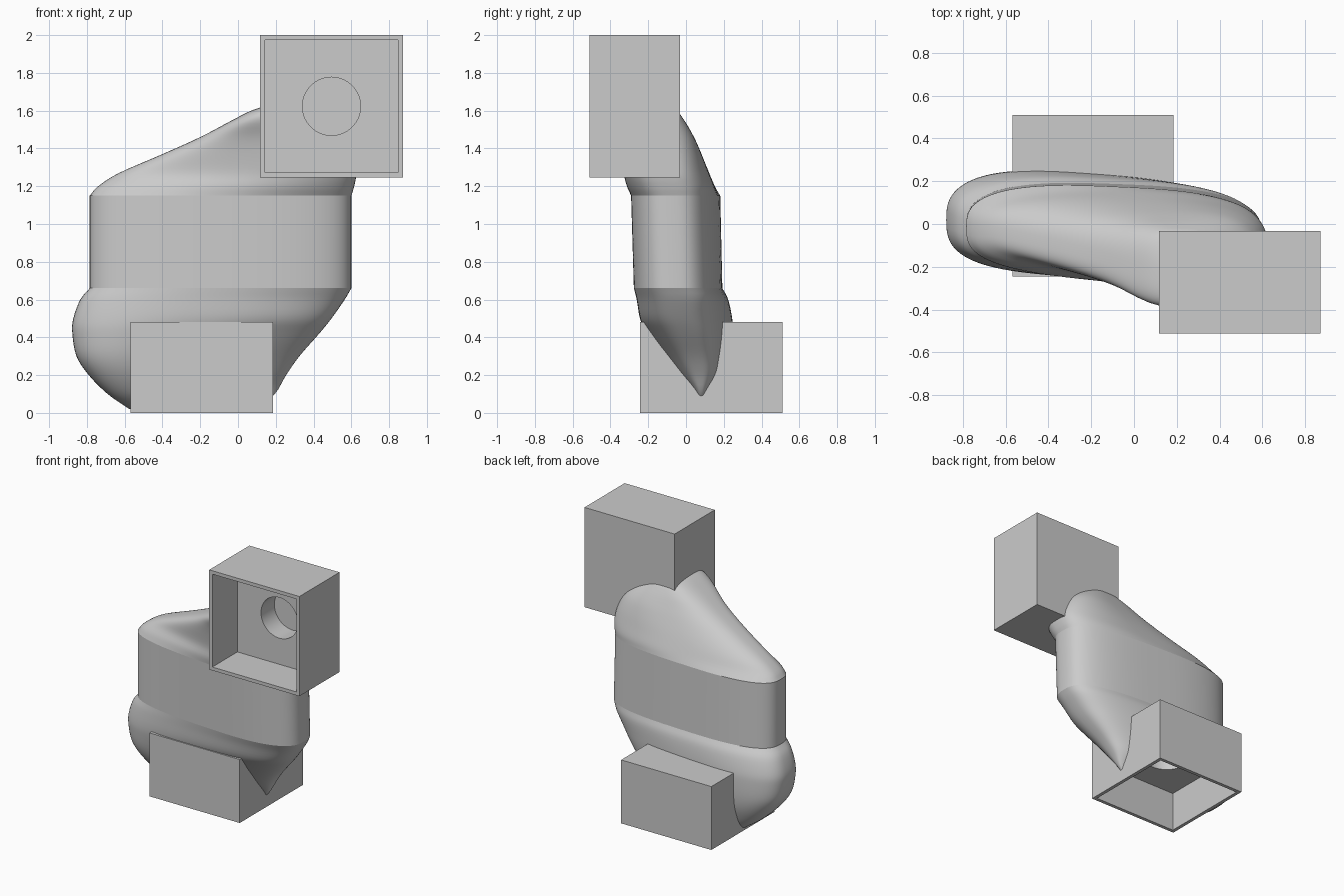
import bpy, bmesh
from math import sin, cos, pi, copysign
from mathutils import Matrix, Vector

if "Cube" in bpy.data.objects:
    bpy.data.objects.remove(bpy.data.objects["Cube"])

grey = bpy.data.materials.new("plain grey")
grey.use_nodes = True
grey.diffuse_color = (0.6, 0.6, 0.6, 1)
grey.node_tree.nodes["Principled BSDF"].inputs["Base Color"].default_value = (0.6, 0.6, 0.6, 1)


def finish(name, bm):
    bmesh.ops.recalc_face_normals(bm, faces=bm.faces)
    mesh = bpy.data.meshes.new(name)
    bm.to_mesh(mesh)
    bm.free()
    mesh.materials.append(grey)
    obj = bpy.data.objects.new(name, mesh)
    bpy.context.collection.objects.link(obj)
    return obj


def block(name, matrix, size, low, high):
    """Square block, local z running from low to high."""
    bm = bmesh.new()
    shape = Matrix.Translation((0, 0, (low + high) / 2)) @ Matrix.Diagonal((size, size, high - low, 1))
    bmesh.ops.create_cube(bm, size=1, matrix=matrix @ shape)
    return finish(name, bm)


def peg(name, matrix, radius, low, high):
    bm = bmesh.new()
    bmesh.ops.create_cone(bm, cap_ends=True, segments=64, radius1=radius, radius2=radius,
                          depth=high - low,
                          matrix=matrix @ Matrix.Translation((0, 0, (low + high) / 2)))
    return finish(name, bm)


def cut(obj, cutter):
    mod = obj.modifiers.new("cut", "BOOLEAN")
    mod.operation, mod.solver, mod.object = "DIFFERENCE", "EXACT", cutter
    bpy.context.view_layer.objects.active = obj
    bpy.ops.object.modifier_apply(modifier=mod.name)
    bpy.data.objects.remove(cutter)


def smooth(obj, angle):
    bpy.ops.object.select_all(action="DESELECT")
    obj.select_set(True)
    bpy.context.view_layer.objects.active = obj
    bpy.ops.object.shade_smooth_by_angle(angle=angle)


# Body rings: height, left x, right x, then front and back y at each end
LOWER = [
    (0.02, -0.575, 0.10, 0.00, 0.18, 0.05, 0.10),
    (0.10, -0.69, 0.195, -0.10, 0.22, 0.04, 0.12),
    (0.20, -0.79, 0.255, -0.17, 0.25, -0.05, 0.19),
    (0.30, -0.855, 0.325, -0.21, 0.265, -0.12, 0.205),
    (0.42, -0.877, 0.43, -0.23, 0.27, -0.20, 0.205),
    (0.50, -0.872, 0.495, -0.235, 0.265, -0.25, 0.20),
    (0.60, -0.835, 0.565, -0.235, 0.24, -0.275, 0.19),
    (0.66, -0.785, 0.60, -0.235, 0.205, -0.295, 0.17),
]
UPPER = [
    (1.15, -0.785, 0.60, -0.23, 0.195, -0.315, 0.155),
    (1.20, -0.74, 0.615, -0.215, 0.155, -0.345, 0.15),
    (1.27, -0.63, 0.625, -0.20, 0.12, -0.37, 0.125),
    (1.37, -0.40, 0.60, -0.25, 0.07, -0.39, 0.09),
    (1.46, -0.20, 0.55, -0.31, 0.03, -0.40, 0.05),
    (1.55, -0.03, 0.45, -0.38, -0.01, -0.40, -0.01),
    (1.60, 0.07, 0.36, -0.38, -0.06, -0.38, -0.06),
    (1.63, 0.16, 0.26, -0.33, -0.20, -0.33, -0.20),
]
STEPS, SIDES = 4, 96


def refine(keys):
    """Smooth interpolation through the key rings."""
    keys = [Vector(k) for k in keys]
    ext = [2 * keys[0] - keys[1]] + keys + [2 * keys[-1] - keys[-2]]
    rings = []
    for a, b, c, d in zip(ext, ext[1:], ext[2:], ext[3:]):
        for i in range(STEPS):
            t = i / STEPS
            rings.append(b + (c - a) * t / 2 + (2 * a - 5 * b + 4 * c - d) * t * t / 2
                         + (3 * b - a - 3 * c + d) * t ** 3 / 2)
    return rings + [keys[-1]]


def ring_points(ring):
    z, x0, x1, front0, back0, front1, back1 = ring
    for i in range(SIDES):
        a = 2 * pi * i / SIDES
        u, v = (copysign(abs(f) ** 0.7, f) for f in (cos(a), sin(a)))
        t = (u + 1) / 2
        blend = t * t * (3 - 2 * t)
        front = front0 + (front1 - front0) * blend
        back = back0 + (back1 - back0) * blend
        yield (x0 + (x1 - x0) * t, (front + back) / 2 + (back - front) / 2 * v, z)


# Kidney-shaped body with a straight waist band
bm = bmesh.new()
lower, upper = refine(LOWER), refine(UPPER)
loops = [[bm.verts.new(p) for p in ring_points(r)] for r in lower + upper]
for r0, r1 in zip(loops, loops[1:]):
    for i in range(SIDES):
        j = (i + 1) % SIDES
        bm.faces.new((r0[i], r0[j], r1[j], r1[i]))
bm.faces.new(loops[0])
bm.faces.new(loops[-1])
for loop in (loops[len(lower) - 1], loops[len(lower)]):
    for i in range(SIDES):
        bm.edges.get((loop[i], loop[(i + 1) % SIDES])).smooth = False
body = finish("body", bm)

# Square sockets, open below and open to the front, each with a blind round hole
WIDTH, DEPTH, WALL = 0.755, 0.48, 0.026
PLACES = {
    "lower_socket": Matrix.Translation((-0.192, 0.133, 0)),
    "upper_socket": Matrix.Translation((0.495, -0.512, 1.623)) @ Matrix.Rotation(-pi / 2, 4, "X"),
}
for name, place in PLACES.items():
    cut(body, block("body_cutter", place, WIDTH - 0.006, -0.1, DEPTH - 0.003))
    socket = block(name, place, WIDTH, 0, DEPTH)
    cut(socket, block("cavity_cutter", place, WIDTH - 2 * WALL, -0.1, 0.30))
    cut(socket, peg("hole_cutter", place, 0.154, 0.2, 0.46))
    smooth(socket, 0.5)
smooth(body, 0.6)
